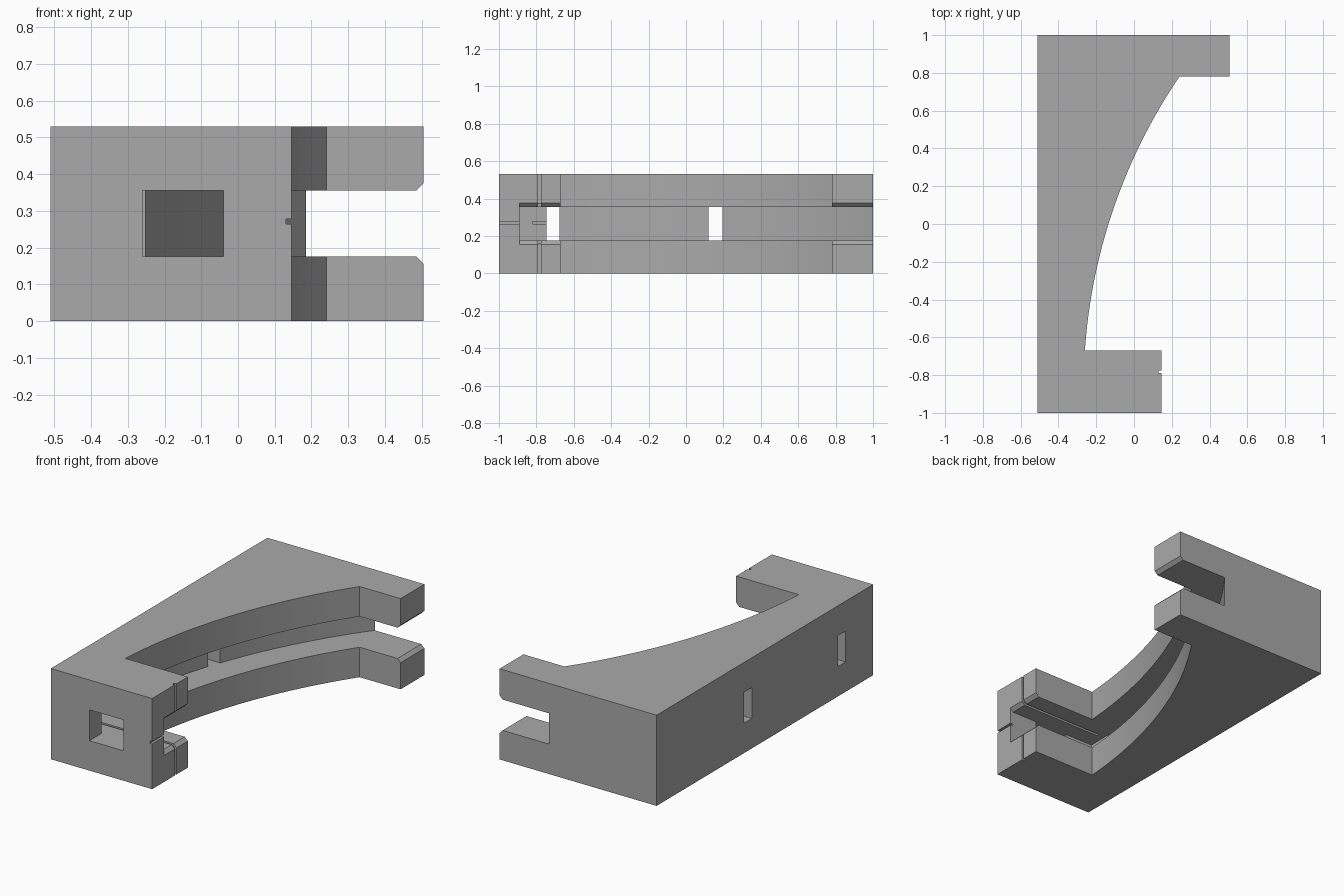
import bpy, bmesh, math

if "Cube" in bpy.data.objects:
    bpy.data.objects.remove(bpy.data.objects["Cube"], do_unlink=True)

# Plain grey plastic
grey = bpy.data.materials.new("grey")
grey.use_nodes = True
colour = (0.4, 0.4, 0.4, 1)
grey.diffuse_color = colour
grey.node_tree.nodes["Principled BSDF"].inputs["Base Color"].default_value = colour

HEIGHT = 0.53
SLOT_LOW, SLOT_HIGH = 0.175, 0.355
MID = (SLOT_LOW + SLOT_HIGH) / 2
CENTRE_X, CENTRE_Y = 2.67, -0.87
OUTER_R, SLOT_R = 2.937, 3.11


def prism(name, outline, start, depth, axis="z"):
    """Extrude an outline along z (xy points) or along y (xz points)."""
    bm = bmesh.new()
    if axis == "z":
        points = [(a, b, start) for a, b in outline]
        move = (0, 0, depth)
    else:
        points = [(a, start, b) for a, b in outline]
        move = (0, depth, 0)
    face = bm.faces.new([bm.verts.new(p) for p in points])
    made = bmesh.ops.extrude_face_region(bm, geom=[face])["geom"]
    bmesh.ops.translate(bm, vec=move, verts=[v for v in made if isinstance(v, bmesh.types.BMVert)])
    bmesh.ops.recalc_face_normals(bm, faces=bm.faces)
    mesh = bpy.data.meshes.new(name)
    bm.to_mesh(mesh)
    bm.free()
    mesh.materials.append(grey)
    obj = bpy.data.objects.new(name, mesh)
    bpy.context.collection.objects.link(obj)
    return obj


def box(name, x0, x1, y0, y1, z0, z1):
    return prism(name, [(x0, y0), (x1, y0), (x1, y1), (x0, y1)], z0, z1 - z0)


def arc(radius, y0, y1, steps=32):
    """Points on the shared curve centre, from y0 up to y1."""
    a0 = math.asin((y0 - CENTRE_Y) / radius)
    a1 = math.asin((y1 - CENTRE_Y) / radius)
    angles = [a0 + (a1 - a0) * i / steps for i in range(steps + 1)]
    return [(CENTRE_X - radius * math.cos(a), CENTRE_Y + radius * math.sin(a)) for a in angles]


# Curved bracket body with a short front arm and a long back arm
body = prism("curved_bracket",
             [(-0.51, 1), (-0.51, -1), (0.145, -1), (0.145, -0.67)]
             + arc(OUTER_R, -0.67, 0.78)
             + [(0.505, 0.78), (0.505, 1)], 0, HEIGHT)

# Curved slot, open at the back and along the inside
cutters = [prism("slot_cutter", arc(SLOT_R, -0.89, 1.05) + [(0.8, 1.05), (0.8, -0.89)],
                 SLOT_LOW, SLOT_HIGH - SLOT_LOW)]

# Square opening in the front and two windows in the side wall
cutters.append(box("front_opening_cutter", -0.26, -0.04, -1.1, -0.8, SLOT_LOW, SLOT_HIGH))
for y0, y1 in ((-0.745, -0.675), (0.12, 0.195)):
    cutters.append(box("window_cutter", -0.7, -0.2, y0, y1, SLOT_LOW, SLOT_HIGH))

# Bevelled slot mouths at both arm ends
for tip, y0, y1 in ((0.145, -0.89, -0.6), (0.505, 0.7, 1.1)):
    half = (SLOT_HIGH - SLOT_LOW) / 2
    outline = [(tip - 0.02, MID - half), (tip + 0.02, MID - half - 0.04),
               (tip + 0.02, MID + half + 0.04), (tip - 0.02, MID + half)]
    cutters.append(prism("mouth_bevel_cutter", outline, y0, y1 - y0, "y"))

# Fine grooves on the front arm and inside its slot
cutters += [
    box("end_groove_cutter", 0.13, 0.2, -0.79, -0.775, -0.1, HEIGHT + 0.1),
    box("slot_groove_cutter", -0.40, 0.2, -0.79, -0.775, SLOT_LOW - 0.015, SLOT_HIGH + 0.015),
    box("front_groove_cutter", 0.13, 0.2, -1.1, -0.85, 0.264, 0.278),
    box("wall_groove_cutter", -0.458, -0.3, -0.82, -0.74, 0.264, 0.278),
]

bpy.context.view_layer.objects.active = body
for cutter in cutters:
    cutter.hide_render = True
    cut = body.modifiers.new(cutter.name, "BOOLEAN")
    cut.operation = "DIFFERENCE"
    cut.solver = "EXACT"
    cut.object = cutter
    bpy.ops.object.modifier_apply(modifier=cut.name)
    bpy.data.objects.remove(cutter, do_unlink=True)
